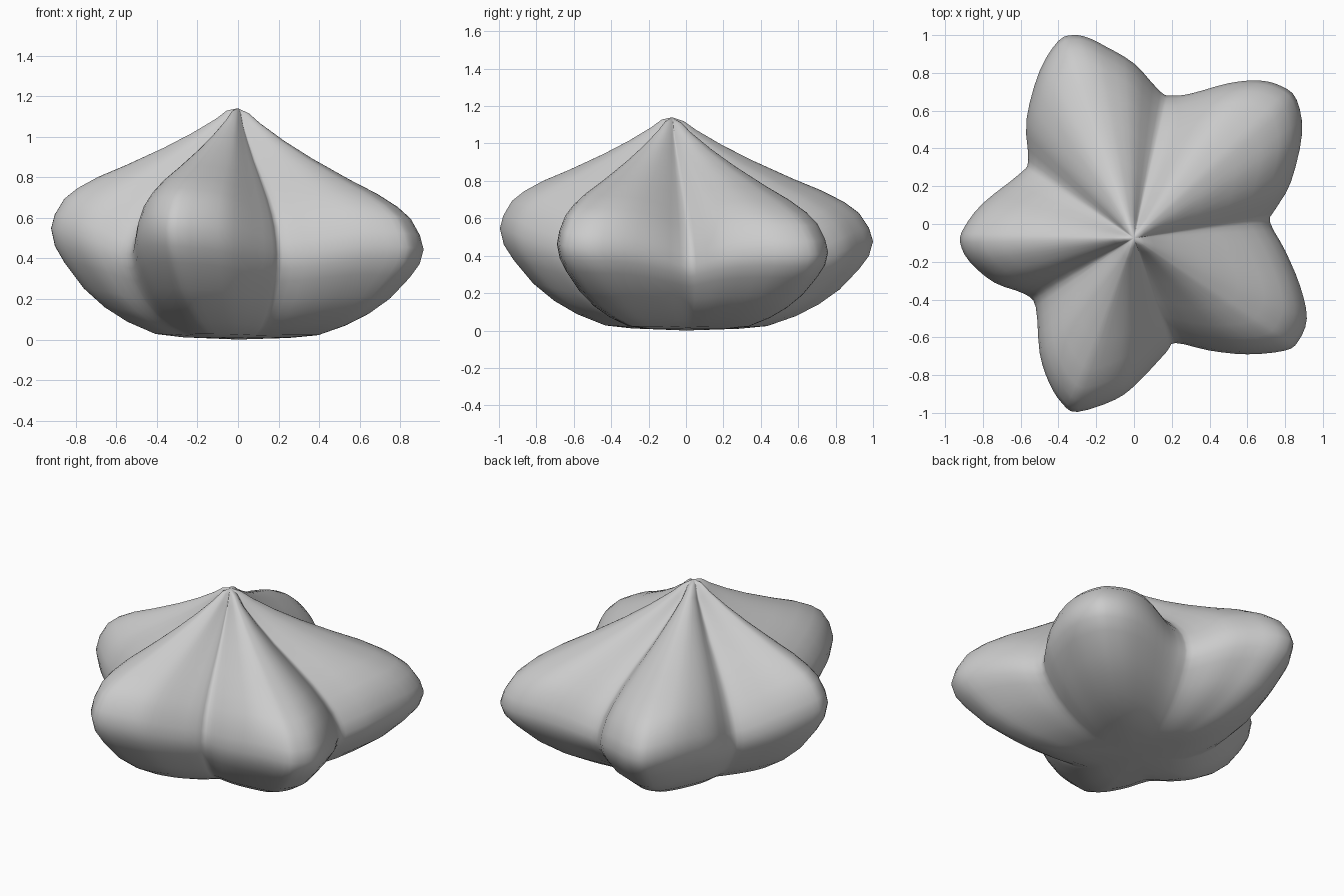
import bpy, bmesh, math
from mathutils import Vector

if "Cube" in bpy.data.objects:
    bpy.data.objects.remove(bpy.data.objects["Cube"])

# Plan outline of the five-lobed body, counter-clockwise
OUT = [(.72, .01), (.75, .08), (.83, .22), (.89, .48), (.86, .66), (.78, .73), (.66, .76), (.5, .745),
       (.3, .69), (.2, .68), (.14, .7), (0, .85), (-.15, .94), (-.24, .985), (-.32, 1), (-.4, .97),
       (-.5, .81), (-.57, .55), (-.56, .34), (-.6, .27), (-.8, .11), (-.9, -.02), (-.92, -.1),
       (-.87, -.2), (-.74, -.31), (-.58, -.37), (-.52, -.44), (-.5, -.68), (-.45, -.84), (-.38, -.95),
       (-.3, -.995), (-.1, -.93), (.02, -.84), (.17, -.68), (.22, -.63), (.4, -.67), (.6, -.69),
       (.8, -.67), (.87, -.62), (.915, -.5), (.88, -.33), (.8, -.14)]
# Upper surface: fraction of radius, ridge height, valley height
TOP = [(.06, 1.12, 1.115), (.12, 1.075, 1.04), (.25, .995, .95), (.4, .915, .85), (.6, .82, .735),
       (.75, .755, .64), (.86, .695, .555), (.93, .64, .49), (.98, .56, .42), (1, .49, .36)]
# Underside: fraction of radius, fraction of rim height
LOW = [(.98, .84), (.93, .69), (.83, .46), (.72, .29), (.6, .16), (.45, .05), (.3, .02)]
CENTRE = Vector((0, -.075))


def smooth_loop(pts, steps=3):
    pts = [Vector(p) for p in pts]
    n, res = len(pts), []
    for i in range(n):
        a, b, c, d = (pts[(i + k) % n] for k in (-1, 0, 1, 2))
        for s in range(steps):
            t = s / steps
            res.append(.5 * (2 * b + (c - a) * t + (2 * a - 5 * b + 4 * c - d) * t * t
                             + (3 * b - a - 3 * c + d) * t ** 3))
    return res


outline = smooth_loop(OUT)


def weight(p):
    w = max(0, min(1, (p.length - .66) / .34))
    w = w * (1.5 - .5 * w * w)
    # the front right valley is shallower than the others
    g = math.exp(-((p - Vector((.2, -.64))).length / .25) ** 2)
    return w + (1 - w) * .35 * g


def tilt(p, t):
    # left and front lobes sit a little higher
    return (.6 * t + .4 * t ** .5) * (-.07 * p.x - .035 * p.y)


# Rings from apex to rim to underside
bm = bmesh.new()
rings = []
for t, ridge, valley in TOP:
    ring = []
    for p in outline:
        w = weight(p)
        q = CENTRE + (p - CENTRE) * t
        ring.append(bm.verts.new((q.x, q.y, valley + (ridge - valley) * w + tilt(p, t))))
    rings.append(ring)
for t, f in LOW:
    ring = []
    for p in outline:
        rim = .36 + .13 * weight(p) + tilt(p, 1)
        b = (1 - t) * .3
        q = p.normalized() * t * (p.length * (1 - b) + .82 * b)
        ring.append(bm.verts.new((q.x, q.y, rim * f)))
    rings.append(ring)

n = len(outline)
for a, b in zip(rings, rings[1:]):
    for i in range(n):
        j = (i + 1) % n
        bm.faces.new((a[i], b[i], b[j], a[j]))
apex = bm.verts.new((0, CENTRE.y, 1.14))
base = bm.verts.new((0, 0, 0))
for i in range(n):
    j = (i + 1) % n
    bm.faces.new((apex, rings[0][i], rings[0][j]))
    bm.faces.new((base, rings[-1][j], rings[-1][i]))
bmesh.ops.recalc_face_normals(bm, faces=bm.faces)
for f in bm.faces:
    f.smooth = True

mesh = bpy.data.meshes.new("lobed_body")
bm.to_mesh(mesh)
bm.free()
bpy.context.collection.objects.link(bpy.data.objects.new("lobed_body", mesh))
